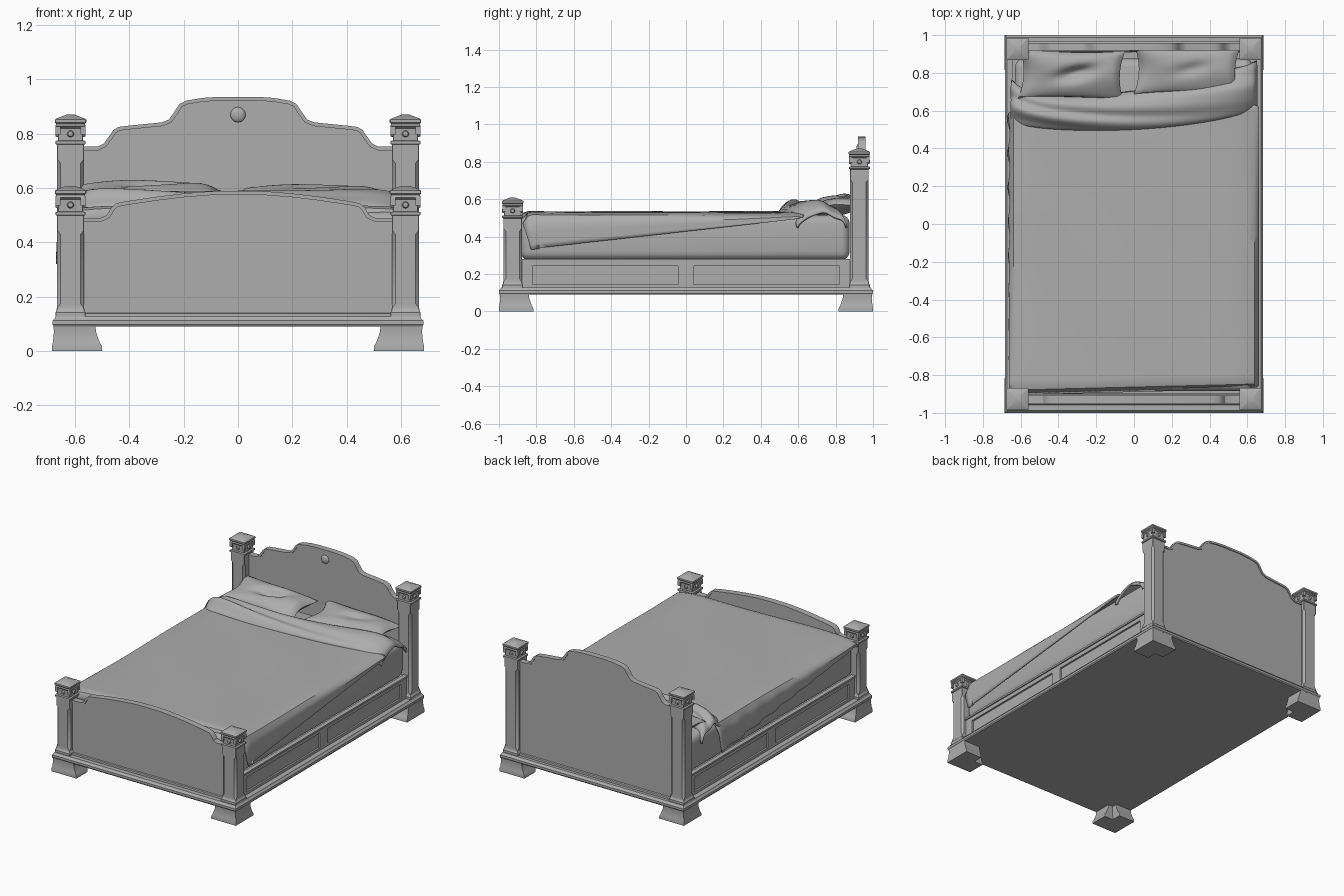
import bpy, bmesh, math
from mathutils import Matrix, Vector

old = bpy.data.objects.get("Cube")
if old:
    bpy.data.objects.remove(old, do_unlink=True)

GREY = (0.42, 0.42, 0.42, 1)
mat = bpy.data.materials.new("plain grey")
mat.use_nodes = True
mat.diffuse_color = GREY
mat.node_tree.nodes["Principled BSDF"].inputs["Base Color"].default_value = GREY
parts = []


def finish(name, bm):
    bmesh.ops.remove_doubles(bm, verts=bm.verts, dist=0.0002)
    bmesh.ops.recalc_face_normals(bm, faces=bm.faces)
    me = bpy.data.meshes.new(name)
    bm.to_mesh(me)
    bm.free()
    me.materials.append(mat)
    ob = bpy.data.objects.new(name, me)
    bpy.context.collection.objects.link(ob)
    parts.append(ob)
    return ob


def add_box(bm, x0, x1, y0, y1, z0, z1):
    m = Matrix.Translation(((x0 + x1) / 2, (y0 + y1) / 2, (z0 + z1) / 2))
    bmesh.ops.create_cube(bm, size=1, matrix=m @ Matrix.Diagonal((x1 - x0, y1 - y0, z1 - z0, 1)))


def box(name, *dims, bevel=0.0, segments=2):
    bm = bmesh.new()
    add_box(bm, *dims)
    if bevel:
        bmesh.ops.bevel(bm, geom=bm.edges[:], offset=bevel, segments=segments, affect='EDGES', profile=0.5)
    return finish(name, bm)


def loft(name, rings):
    """Skin a stack of closed rings and cap both ends."""
    bm = bmesh.new()
    rows = [[bm.verts.new(p) for p in r] for r in rings]
    n = len(rows[0])
    for a, b in zip(rows, rows[1:]):
        for i in range(n):
            j = (i + 1) % n
            bm.faces.new((a[i], a[j], b[j], b[i]))
    bm.faces.new(rows[0])
    bm.faces.new(rows[-1])
    return finish(name, bm)


def sheet(name, func, nu, nv, thick=0.0):
    """Grid surface from func(u, v), both in -1..1."""
    bm = bmesh.new()
    g = [[bm.verts.new(func(2 * i / nu - 1, 2 * j / nv - 1)) for i in range(nu + 1)] for j in range(nv + 1)]
    for j in range(nv):
        for i in range(nu):
            bm.faces.new((g[j][i], g[j][i + 1], g[j + 1][i + 1], g[j + 1][i]))
    ob = finish(name, bm)
    if thick:
        mod = ob.modifiers.new("thickness", 'SOLIDIFY')
        mod.thickness = thick
        mod.offset = 0
    return ob


def corner_ring(cx, cy, hw, c, z):
    """Square ring with chamfered corners."""
    k = hw - c
    pts = [(k, -hw), (hw, -k), (hw, k), (k, hw), (-k, hw), (-hw, k), (-hw, -k), (-k, -hw)]
    return [(cx + x, cy + y, z) for x, y in pts]


def post(name, cx, cy, top):
    low = [(0.12, .056, .002), (.142, .056, .002), (.147, .052, .002), (.16, .05, .002), (.175, .05, .014)]
    high = [(-.18, .05, .014), (-.165, .05, .002), (-.11, .05, .002), (-.107, .056, .002), (-.097, .056, .002),
            (-.094, .046, .002), (-.05, .048, .002), (-.042, .056, .002), (-.034, .053, .002),
            (-.028, .058, .002), (-.018, .058, .002), (-.013, .05, .002), (0, .016, .002)]
    prof = low + [(top + z, w, c) for z, w, c in high]
    loft(name, [corner_ring(cx, cy, w, c, z) for z, w, c in prof])
    # round rosettes and corner brackets under the cap
    bm = bmesh.new()
    for k in range(4):
        rot = Matrix.Translation((cx, cy, top - .07)) @ Matrix.Rotation(k * math.pi / 2, 4, 'Z')
        bmesh.ops.create_cone(bm, cap_ends=True, segments=14, radius1=.014, radius2=.009, depth=.012,
                              matrix=rot @ Matrix.Translation((0, -.05, 0)) @ Matrix.Rotation(math.pi / 2, 4, 'X'))
        bmesh.ops.create_cube(bm, size=1, matrix=rot @ Matrix.Translation((.046, .046, .012))
                              @ Matrix.Diagonal((.018, .018, .03, 1)))
    finish(name + "_ornament", bm)


def foot(name, sx, sy):
    """L-shaped bracket foot with a flared profile."""
    rings = []
    for z, out, ln in [(0, .003, .185), (.02, .003, .183), (.03, 0, .173), (.07, -.004, .155), (.092, -.002, .155)]:
        X, Y, t = .682 + out, .997 + out, .12
        pts = [(X, Y), (X - ln, Y), (X - ln, Y - t), (X - t, Y - t), (X - t, Y - ln), (X, Y - ln)]
        rings.append([(sx * x, sy * y, z) for x, y in pts])
    loft(name, rings)


def board(name, half, y0, y1):
    """Shaped panel with a raised trim along its top edge."""
    top = [Vector(p) for p in half] + [Vector((-x, z)) for x, z in half[-2::-1]]
    outline = top + [Vector((-half[0][0], .12)), Vector((half[0][0], .12))]
    loft(name, [[(p.x, y, p.y) for p in outline] for y in (y0, y1)])
    inner = []
    for i, p in enumerate(top):
        d = (top[min(i + 1, len(top) - 1)] - top[max(i - 1, 0)]).normalized()
        inner.append(p + Vector((-d.y, d.x)) * .014)
    rings = [[(p.x, y0 - .006, p.y), (p.x, y1 + .006, p.y), (q.x, y1 + .006, q.y), (q.x, y0 - .006, q.y)]
             for p, q in zip(top, inner)]
    loft(name + "_trim", rings)


# Base plinth, feet and posts
loft("base_plinth", [[(x, y, z) for x, y in ((a, b), (-a, b), (-a, -b), (a, -b))] for z, a, b in
     [(.09, .678, .995), (.097, .683, 1), (.112, .683, 1), (.118, .676, .993), (.127, .672, .988)]])
for sx, side in ((1, "left"), (-1, "right")):
    for sy, end, top in ((1, "head", .87), (-1, "foot", .608)):
        foot(f"{end}_{side}_bracket_foot", sx, sy)
        post(f"{end}_{side}_post", sx * .617, sy * .927, top)

# Headboard and footboard
board("headboard", [(.58, .753), (.515, .753), (.495, .763), (.475, .79), (.46, .813), (.44, .825), (.4, .83),
                    (.28, .842), (.255, .852), (.235, .88), (.215, .91), (.19, .922), (.13, .932), (.07, .936),
                    (0, .936)], .925, .953)
board("footboard", [(.58, .49), (.505, .49), (.483, .5), (.467, .528), (.45, .543), (.42, .55), (.3, .568),
                    (.2, .58), (.1, .588), (0, .59)], -.945, -.915)
for name, y in (("headboard_base_rail", .939), ("footboard_base_rail", -.93)):
    box(name, -.57, .57, y - .028, y + .028, .12, .14, bevel=.005)
bm = bmesh.new()
bmesh.ops.create_uvsphere(bm, u_segments=20, v_segments=12, radius=.028,
                          matrix=Matrix.Translation((0, .925, .87)) @ Matrix.Diagonal((1, .5, 1, 1)))
finish("headboard_boss", bm)

# Bed box with two framed panels on each side
box("bed_box", -.625, .625, -.9, .91, .12, .275)
for sx, side in ((1, "left"), (-1, "right")):
    bm = bmesh.new()
    for y0, y1, z0, z1 in [(-.88, .88, .125, .145), (-.88, .88, .242, .268), (-.88, -.82, .145, .242),
                           (-.04, .04, .145, .242), (.82, .88, .145, .242)]:
        add_box(bm, *sorted((sx * .615, sx * .637)), y0, y1, z0, z1)
    add_box(bm, *sorted((sx * .615, sx * .645)), -.88, .88, .268, .28)
    finish(f"{side}_side_frame", bm)

# Mattress
box("mattress", -.63, .63, -.885, .875, .275, .515, bevel=.045, segments=4)


# Blanket laid askew: hangs lower at the left foot and right head corners
def blanket(u, v):
    y = -.885 + (v + 1) / 2 * 1.5
    x = max(-1, min(1, u / .75)) * .635
    f = max(0, (abs(u) - .75) / .25)
    z = .529 - .018 * abs(x / .635) ** 10 + .003 * math.sin(7 * x + 3 * y) * math.sin(5 * y)
    t = (v + 1) / 2
    low = .33 + .165 * t if u > 0 else .49 - .17 * t
    z += (low - z) * f
    x += math.copysign(.022 * min(1, f * 4) + .01 * f * t * math.sin(34 * y) * (u < 0), u)
    if v < -.96:
        z -= (.05 if v < -.99 else .008) * (1 - f)
    return (x, y + .025 * x - .03 * f * t + .04 * f * (v < -.9), z)


sheet("blanket", blanket, 48, 60, .01)


# Turned-down fold of the blanket, as a soft crumpled roll
def fold(u, v):
    t = (v + 1) / 2
    lo = .5 + .035 * u + .06 * u * u
    hi = .7 + .08 * u + .08 * u * u + (.06 * u ** 8 if u < 0 else 0)
    arch = max(0, math.sin(math.pi * t)) ** .55
    z = .522 + (.052 + .018 * u * u + .012 * t) * arch
    z += .008 * arch * math.sin(11 * t + 3 * u) + .005 * arch * math.sin(5 * u + 15 * t)
    return (.65 * u, lo + (hi - lo) * t, z - .075 * abs(u) ** 10)


sheet("blanket_fold", fold, 48, 24, .012)


# Pillows
def pillow(name, cx, cy, cz, a, b, h, tilt, turn, dent):
    bm = bmesh.new()
    n = 24
    for s in (1, -1):
        g = []
        for j in range(n + 1):
            for i in range(n + 1):
                u, v = 2 * i / n - 1, 2 * j / n - 1
                puff = max(0, (1 - u * u) * (1 - v * v)) ** .42
                z = s * h * puff
                if s > 0:
                    z -= dent * puff * math.exp(-((u - .1) / .4) ** 2 - ((v - .1 - .5 * u) / .3) ** 2)
                z += .012 * u * u * math.sin(3 * v + 2 * u)
                g.append(bm.verts.new((a * u * (1 - .09 * (1 - v * v)), b * v * (1 - .1 * (1 - u * u)), z)))
        for j in range(n):
            for i in range(n):
                k = j * (n + 1) + i
                bm.faces.new((g[k], g[k + 1], g[k + n + 2], g[k + n + 1]))
    bm.transform(Matrix.Translation((cx, cy, cz)) @ Matrix.Rotation(turn, 4, 'Z') @ Matrix.Rotation(tilt, 4, 'X'))
    finish(name, bm)


pillow("right_pillow", -.33, .79, .567, .28, .135, .06, .2, -.03, .05)
pillow("left_pillow", .28, .81, .562, .28, .13, .05, .16, -.02, .02)

# Smooth the soft curves while keeping edges crisp
bpy.ops.object.select_all(action='DESELECT')
for ob in parts:
    ob.select_set(True)
bpy.context.view_layer.objects.active = parts[0]
bpy.ops.object.shade_smooth_by_angle(angle=math.radians(35))
